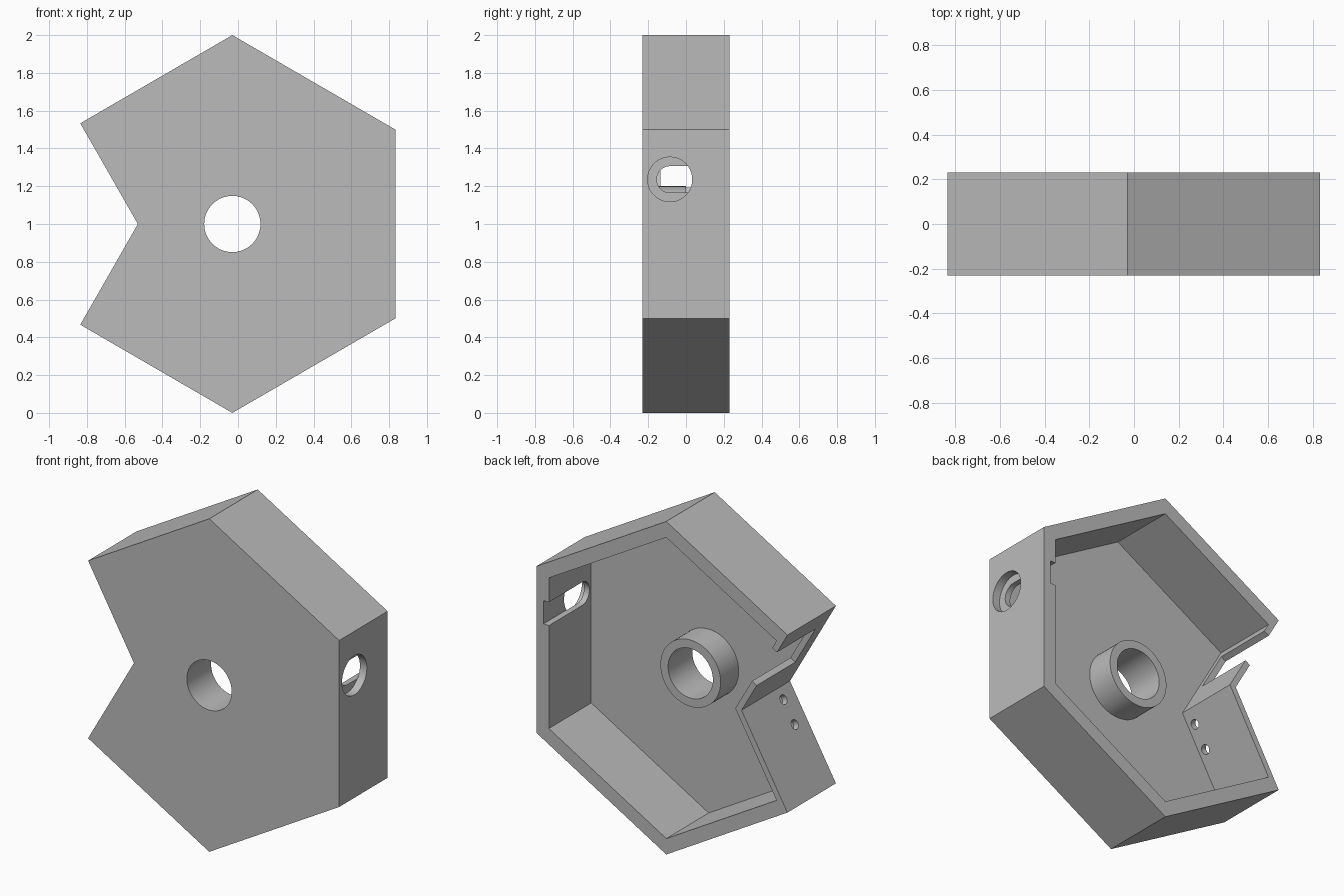
import bpy, bmesh, math
from mathutils import Vector

if "Cube" in bpy.data.objects:
    bpy.data.objects.remove(bpy.data.objects["Cube"])

grey = bpy.data.materials.new("plain_grey")
grey.use_nodes = True
grey.diffuse_color = (0.5, 0.5, 0.5, 1)
grey.node_tree.nodes["Principled BSDF"].inputs["Base Color"].default_value = (0.5, 0.5, 0.5, 1)

X, Y, Z = Vector((1, 0, 0)), Vector((0, 1, 0)), Vector((0, 0, 1))


def prism(name, profile, origin, u, v, w, length):
    """Profile drawn on axes u and v, extruded along w."""
    bm = bmesh.new()
    face = bm.faces.new([bm.verts.new(origin + u * a + v * b) for a, b in profile])
    ext = bmesh.ops.extrude_face_region(bm, geom=[face])["geom"]
    moved = [g for g in ext if isinstance(g, bmesh.types.BMVert)]
    bmesh.ops.translate(bm, verts=moved, vec=w * length)
    bmesh.ops.recalc_face_normals(bm, faces=bm.faces)
    mesh = bpy.data.meshes.new(name)
    bm.to_mesh(mesh)
    bm.free()
    mesh.materials.append(grey)
    obj = bpy.data.objects.new(name, mesh)
    bpy.context.collection.objects.link(obj)
    return obj


def arc(r, start=0, end=360, n=64):
    closed = end - start == 360
    steps = n if closed else n + 1
    angles = [math.radians(start + (end - start) * i / n) for i in range(steps)]
    return [(r * math.cos(a), r * math.sin(a)) for a in angles]


def combine(body, tool, operation="DIFFERENCE"):
    mod = body.modifiers.new(tool.name, "BOOLEAN")
    mod.operation, mod.solver, mod.object = operation, "EXACT", tool
    bpy.context.view_layer.objects.active = body
    bpy.ops.object.modifier_apply(modifier=mod.name)
    bpy.data.objects.remove(tool)


def inset(points, walls):
    """Move each edge of a clockwise outline inward by its wall thickness."""
    lines = []
    for i, p in enumerate(points):
        d = (points[(i + 1) % len(points)] - p).normalized()
        n = Vector((d.y, -d.x))
        lines.append((p + n * walls[i], d))
    result = []
    for i in range(len(lines)):
        (p, d), (q, e) = lines[i - 1], lines[i]
        t = (q - p).cross(e) / d.cross(e)
        result.append(p + d * t)
    return result


# Hexagonal housing with a V notch and an open back
front, back, floor = -0.23, 0.23, -0.172
outline = [Vector(p) for p in [(-0.03, 2), (0.833, 1.5), (0.833, 0.5), (-0.03, 0),
                               (-0.835, 0.467), (-0.53, 1), (-0.835, 1.533)]]
thick, thin = 0.083, 0.036
pocket = inset(outline, [thick] * 4 + [thin] * 2 + [thick])
body = prism("hexagonal_housing", outline, Y * front, X, Z, Y, back - front)
combine(body, prism("pocket", pocket, Y * floor, X, Z, Y, 1))

# Central boss and bore
centre = X * -0.03 + Z
combine(body, prism("boss", arc(0.2), centre + Y * (floor - 0.02), X, Z, Y, 0.02 - floor), "UNION")
combine(body, prism("bore", arc(0.149), centre - Y, X, Z, Y, 2))

# Side port: round counterbore outside, slide-in channel inside
port = Y * -0.085 + Z * 1.236
combine(body, prism("counterbore", arc(0.118), port + X * 0.785, Y, Z, X, 0.2))
channel = arc(0.07, 90, 270, 24) + [(0.5, -0.07), (0.5, 0.07)]
combine(body, prism("channel", channel, port + X * 0.7, Y, Z, X, 0.087))

# Open slot in the upper notch wall, screw holes in the lower one
vertex = X * -0.53 + Z
for sign in (1, -1):
    along = Vector((-0.305, 0, 0.533 * sign))
    span = along.length
    along.normalize()
    inward = Vector((along.z * sign, 0, -along.x * sign))
    start = vertex - inward * 0.05
    if sign > 0:
        low, high = span * 0.33, span * 0.77
        slot = [(low, -0.135), (high, -0.135), (high, 0.4), (low, 0.4)]
        combine(body, prism("slot", slot, start, along, Y, inward, 0.11))
    else:
        for t in (0.113, 0.357):
            hole = start + along * span * t - Y * 0.12
            combine(body, prism("screw_hole", arc(0.028, n=32), hole, along, Y, inward, 0.11))

bpy.ops.object.select_all(action="DESELECT")
body.select_set(True)
bpy.context.view_layer.objects.active = body
bpy.ops.object.shade_smooth_by_angle(angle=math.radians(25))
